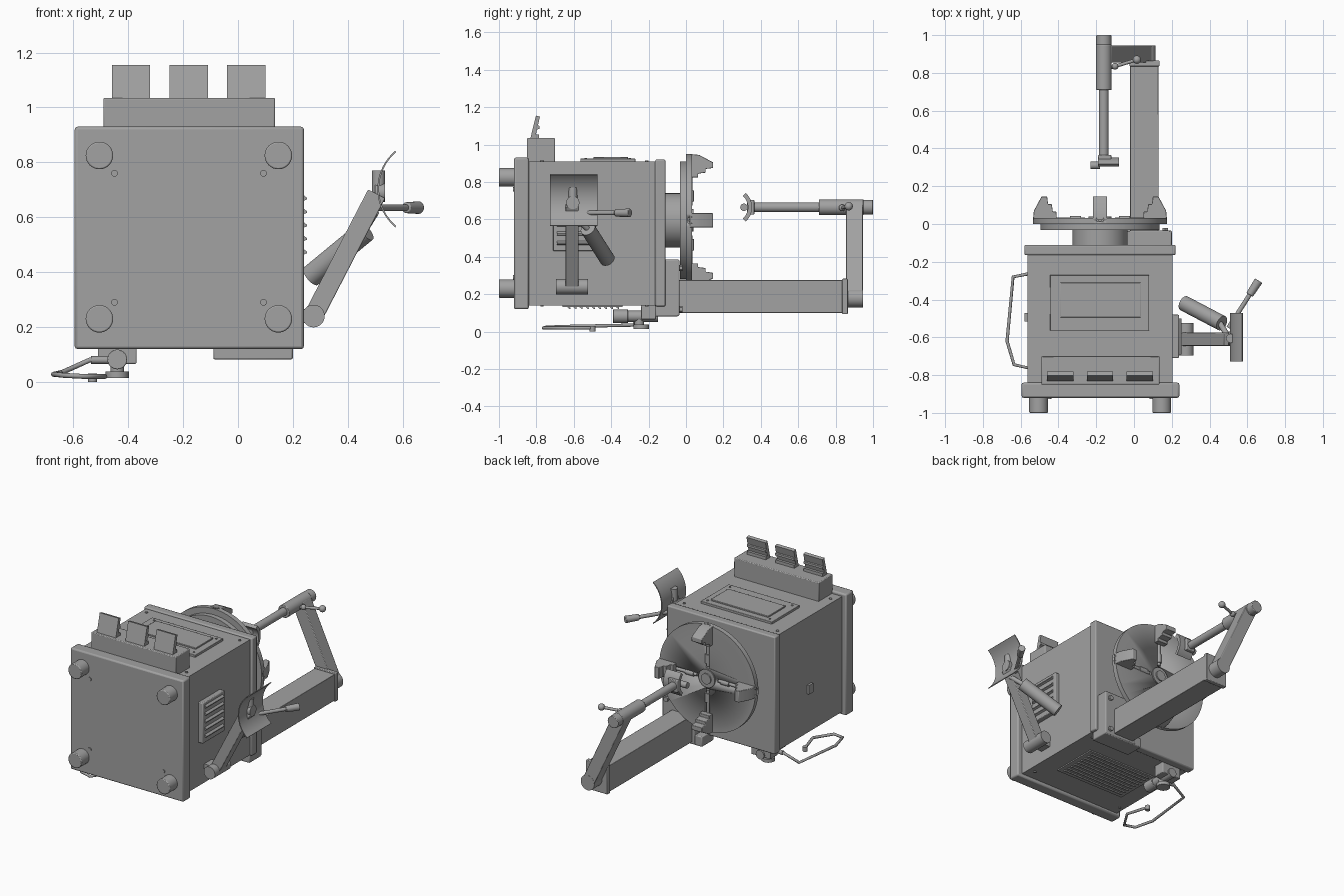
import bpy, bmesh, math
from mathutils import Vector, Matrix

if "Cube" in bpy.data.objects:
    bpy.data.objects.remove(bpy.data.objects["Cube"], do_unlink=True)

grey = bpy.data.materials.new("machine_grey")
grey.use_nodes = True
COLOUR = (0.36, 0.36, 0.36, 1)
grey.diffuse_color = COLOUR
grey.node_tree.nodes["Principled BSDF"].inputs["Base Color"].default_value = COLOUR


def finish(name, bm, bevel=0.0):
    bmesh.ops.recalc_face_normals(bm, faces=bm.faces)
    mesh = bpy.data.meshes.new(name)
    bm.to_mesh(mesh)
    bm.free()
    ob = bpy.data.objects.new(name, mesh)
    bpy.context.collection.objects.link(ob)
    mesh.materials.append(grey)
    bpy.ops.object.select_all(action='DESELECT')
    ob.select_set(True)
    bpy.context.view_layer.objects.active = ob
    bpy.ops.object.shade_smooth_by_angle(angle=math.radians(30))
    if bevel:
        mod = ob.modifiers.new("Bevel", 'BEVEL')
        mod.width, mod.segments = bevel, 2
    return ob


def box(name, x, y, z, bevel=0.0):
    bm = bmesh.new()
    bmesh.ops.create_cube(bm, size=1)
    for v in bm.verts:
        v.co = [s[0] if c < 0 else s[1] for c, s in zip(v.co, (x, y, z))]
    return finish(name, bm, bevel)


def cyl(name, a, b, r, r2=None, sides=32, bevel=0.0):
    a, b = Vector(a), Vector(b)
    bm = bmesh.new()
    turn = (b - a).to_track_quat('Z', 'Y').to_matrix().to_4x4()
    bmesh.ops.create_cone(bm, cap_ends=True, segments=sides, radius1=r, radius2=r2 or r,
                          depth=(b - a).length, matrix=Matrix.Translation((a + b) / 2) @ turn)
    return finish(name, bm, bevel)


def ball(name, p, r):
    bm = bmesh.new()
    bmesh.ops.create_uvsphere(bm, u_segments=20, v_segments=12, radius=r,
                              matrix=Matrix.Translation(p))
    return finish(name, bm)


def prism(name, pts, axis, lo, hi, bevel=0.0):
    """Extrude a 2D outline along x (outline in y, z) or y (outline in x, z)."""
    place = {'x': lambda u, v, d: (d, u, v), 'y': lambda u, v, d: (u, d, v)}[axis]
    bm = bmesh.new()
    face = bm.faces.new([bm.verts.new(place(u, v, lo)) for u, v in pts])
    new = bmesh.ops.extrude_face_region(bm, geom=[face])["geom"]
    shift = Vector(place(0, 0, hi - lo))
    bmesh.ops.translate(bm, vec=shift, verts=[v for v in new if isinstance(v, bmesh.types.BMVert)])
    return finish(name, bm, bevel)


def bar(name, a, b, width, lo, hi):
    a, b = Vector(a), Vector(b)
    side = (b - a).orthogonal().normalized() * width / 2
    return prism(name, [a + side, b + side, b - side, a - side], 'y', lo, hi, 0.004)


def crescent(cu, cv, r, thick, mid, half):
    angles = [math.radians(mid - half + half * i / 8) for i in range(17)]
    ring = lambda rad, seq: [(cu + rad * math.cos(t), cv + rad * math.sin(t)) for t in seq]
    return ring(r, angles) + ring(r - thick, angles[::-1])


def wire(name, pts, r):
    curve = bpy.data.curves.new(name, 'CURVE')
    curve.dimensions, curve.bevel_depth, curve.use_fill_caps = '3D', r, True
    line = curve.splines.new('POLY')
    line.points.add(len(pts) - 1)
    for p, co in zip(line.points, pts):
        p.co = (*co, 1)
    curve.materials.append(grey)
    ob = bpy.data.objects.new(name, curve)
    bpy.context.collection.objects.link(ob)


CX, CZ = -0.18, 0.595  # spindle axis

# Cabinet, end plates and standing feet
box("cabinet", (-0.565, 0.205), (-0.85, -0.15), (0.14, 0.91))
box("front_plate", (-0.595, 0.24), (-0.92, -0.84), (0.12, 0.93), 0.01)
box("back_plate", (-0.58, 0.22), (-0.165, -0.11), (0.135, 0.92), 0.008)
box("side_catch", (-0.58, -0.56), (-0.515, -0.47), (0.4, 0.46))
for x in (-0.505, 0.147):
    for z in (0.23, 0.825):
        cyl("foot", (x, -1, z), (x, -0.91, z), 0.05, bevel=0.005)
for x in (-0.45, 0.093):
    for z in (0.29, 0.76):
        cyl("plate_screw", (x, -0.926, z), (x, -0.91, z), 0.012, sides=16)
for x in (-0.53, 0.16):
    for y in (-0.77, -0.21):
        cyl("cover_screw", (x, y, 0.9), (x, y, 0.916), 0.009, sides=12)
        cyl("cover_screw", (x, y, 0.134), (x, y, 0.15), 0.009, sides=12)

# Control box with tilted paddle switches
box("control_box", (-0.49, 0.135), (-0.85, -0.70), (0.9, 1.035), 0.005)
for x in (-0.46, -0.25, -0.04):
    prism("switch_paddle", [(-0.833, 1.03), (-0.808, 1.03), (-0.781, 1.15), (-0.802, 1.155)],
          'x', x, x + 0.14)
    box("switch_base", (x, x + 0.14), (-0.82, -0.785), (1.03, 1.055))
    prism("switch_rib", [(-0.806, 1.075), (-0.784, 1.085), (-0.784, 1.1), (-0.797, 1.105)],
          'x', x, x + 0.14)

# Top access lid: frame with a raised inner panel
box("lid_frame", (-0.445, 0.08), (-0.565, -0.27), (0.905, 0.925), 0.003)
box("lid_panel", (-0.39, 0.035), (-0.495, -0.31), (0.92, 0.934), 0.003)
for x in (-0.41, 0.05):
    for y in (-0.535, -0.3):
        cyl("lid_screw", (x, y, 0.92), (x, y, 0.929), 0.007, sides=12)

# Louvred vents on the side and underneath
box("side_vent", (0.2, 0.238), (-0.71, -0.48), (0.43, 0.70), 0.005)
for i in range(5):
    z = 0.475 + i * 0.049
    prism("side_louvre", [(0.236, z - 0.012), (0.251, z - 0.006), (0.251, z), (0.236, z + 0.012)],
          'y', -0.69, -0.5)
box("bottom_vent", (-0.45, 0.07), (-0.66, -0.34), (0.132, 0.15))
for i in range(9):
    y = -0.63 + i * 0.0325
    prism("bottom_louvre", [(y - 0.008, 0.135), (y + 0.008, 0.12), (y + 0.013, 0.122), (y + 0.01, 0.135)],
          'x', -0.42, 0.04)

# Spindle and face plate, with radial slots
cyl("spindle_hub", (CX, -0.12, CZ), (CX, -0.02, CZ), 0.145, sides=48)
cyl("chuck_back", (CX, -0.032, CZ), (CX, 0.005, CZ), 0.315, sides=64)
plate = cyl("chuck_plate", (CX, 0, CZ), (CX, 0.032, CZ), 0.355, sides=64)
jaw_outline = [(0.02, 0.355), (0.07, 0.35), (0.145, 0.31), (0.145, 0.28), (0.105, 0.275),
               (0.105, 0.255), (0.065, 0.25), (0.065, 0.23), (0.02, 0.23)]
for k in range(4):
    turn = Matrix.Translation((CX, 0, CZ)) @ Matrix.Rotation(k * math.pi / 2, 4, 'Y')
    cutter = box("slot_cutter", (-0.015, 0.015), (0.012, 0.1), (0.07, 0.4))
    cutter.matrix_world = turn
    cut = plate.modifiers.new("Slot", 'BOOLEAN')
    cut.operation, cut.object, cut.solver = 'DIFFERENCE', cutter, 'EXACT'
    bpy.context.view_layer.objects.active = plate
    bpy.ops.object.modifier_apply(modifier="Slot")
    bpy.data.objects.remove(cutter, do_unlink=True)
    for part in (prism("chuck_jaw", jaw_outline, 'x', -0.038, 0.038, 0.003),
                 cyl("jaw_screw", (0, 0.024, 0.08), (0, 0.024, 0.24), 0.011, sides=16),
                 cyl("jaw_collar", (0, 0.024, 0.1), (0, 0.024, 0.16), 0.018, sides=16)):
        part.matrix_world = turn
cyl("centre_boss", (CX, 0.02, CZ), (CX, 0.04, CZ), 0.06)
cyl("centre_ring", (CX, 0.03, CZ), (CX, 0.048, CZ), 0.035)

# Bed beam and its bracket
box("bed_bracket", (-0.04, 0.20), (-0.12, -0.035), (0.085, 0.385), 0.006)
box("bracket_foot", (-0.09, 0.20), (-0.165, -0.04), (0.082, 0.15), 0.006)
box("bed_beam", (-0.02, 0.13), (-0.05, 0.85), (0.10, 0.275), 0.003)
box("beam_end", (-0.025, 0.135), (0.835, 0.865), (0.093, 0.283), 0.004)
for z in (0.12, 0.34):
    cyl("bracket_bolt", (0.165, -0.04, z), (0.165, -0.02, z), 0.017, sides=6)

# Tailstock
bar("tail_post", (0.065, 0.18), (-0.16, 0.665), 0.085, 0.855, 0.945)
cyl("tail_pivot", (0.065, 0.85, 0.18), (0.065, 0.946, 0.18), 0.05)
cyl("tail_sleeve", (-0.16, 0.71, 0.665), (-0.16, 0.95, 0.665), 0.042, bevel=0.004)
cyl("tail_cap", (-0.16, 0.94, 0.665), (-0.16, 1, 0.665), 0.04, bevel=0.004)
cyl("tail_rod", (-0.16, 0.34, 0.665), (-0.16, 0.72, 0.665), 0.026)
prism("tail_cradle", crescent(0.25, 0.665, 0.103, 0.022, 0, 48), 'x', -0.19, -0.08)
box("cradle_block", (-0.19, -0.12), (0.325, 0.365), (0.625, 0.705), 0.004)
cyl("cradle_knob", (-0.23, 0.31, 0.665), (-0.18, 0.31, 0.665), 0.02, sides=16)
cyl("lock_lever", (-0.13, 0.825, 0.66), (0.015, 0.87, 0.67), 0.009, sides=16)
ball("lever_boss", (-0.1, 0.835, 0.662), 0.018)
ball("lever_ball", (0.015, 0.87, 0.67), 0.022)

# Side arm with curved rest plate, strut and handle
cyl("rest_pivot", (0.275, -0.695, 0.24), (0.275, -0.525, 0.24), 0.041)
box("rest_mount", (0.2, 0.27), (-0.65, -0.57), (0.215, 0.265))
bar("rest_arm", (0.275, 0.24), (0.505, 0.685), 0.07, -0.645, -0.575)
cyl("rest_strut", (0.265, -0.42, 0.385), (0.465, -0.525, 0.55), 0.041)
cyl("strut_rod", (0.45, -0.517, 0.54), (0.5, -0.6, 0.62), 0.015, sides=16)
prism("rest_plate", crescent(0.69, 0.703, 0.182, 0.006, 180, 50), 'y', -0.727, -0.472)
cyl("rest_post", (0.512, -0.605, 0.665), (0.512, -0.605, 0.77), 0.024)
cyl("rest_boss", (0.5, -0.605, 0.69), (0.535, -0.605, 0.69), 0.035)
grip = (0.612, -0.375, 0.635)
cyl("handle_rod", (0.5, -0.55, 0.635), grip, 0.012, sides=16)
cyl("handle_grip", grip, (0.66, -0.3, 0.635), 0.02, 0.023, sides=20, bevel=0.004)

# Drain valve under the cabinet
box("valve_mount", (-0.51, -0.37), (-0.24, -0.16), (0.066, 0.145), 0.004)
cyl("valve_body", (-0.44, -0.32, 0.082), (-0.44, -0.15, 0.082), 0.03)
cyl("valve_cap", (-0.44, -0.39, 0.082), (-0.44, -0.31, 0.082), 0.036, bevel=0.003)
cyl("valve_stem", (-0.44, -0.25, 0.03), (-0.44, -0.25, 0.08), 0.025)
cyl("valve_disc", (-0.44, -0.24, 0.015), (-0.44, -0.24, 0.038), 0.042)
cyl("valve_spigot", (-0.535, -0.26, 0.08), (-0.44, -0.26, 0.08), 0.014, sides=16)

# Bent wire pedal
wire("pedal_wire", [(-0.5, -0.26, 0.08), (-0.54, -0.26, 0.08), (-0.64, -0.28, 0.035),
                    (-0.672, -0.62, 0.028), (-0.635, -0.745, 0.024), (-0.56, -0.762, 0.02),
                    (-0.485, -0.645, 0.02), (-0.53, -0.5, 0.02)], 0.009)
cyl("pedal_tip", (-0.53, -0.5, 0), (-0.53, -0.5, 0.03), 0.016, sides=16)
